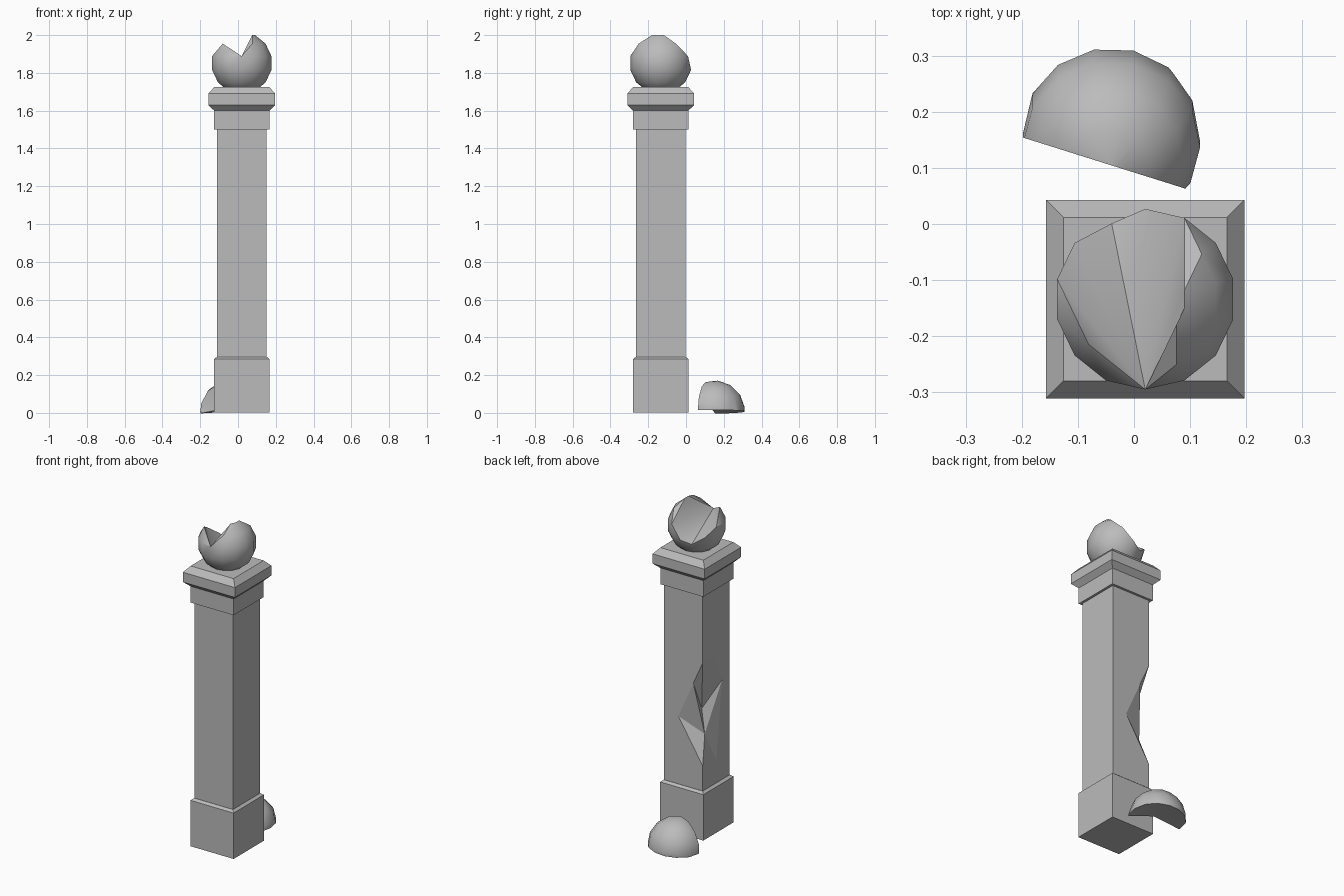
import bpy, bmesh, math
from mathutils import Vector, Matrix

if "Cube" in bpy.data.objects:
    bpy.data.objects.remove(bpy.data.objects["Cube"])

CX, CY = 0.02, -0.134          # pillar axis
stone = bpy.data.materials.new("dark_stone")
stone.diffuse_color = (0.5, 0.5, 0.5, 1)
stone.use_nodes = True
stone.node_tree.nodes["Principled BSDF"].inputs["Base Color"].default_value = stone.diffuse_color


def finish(bm, name, smooth=False):
    bmesh.ops.recalc_face_normals(bm, faces=bm.faces[:])
    me = bpy.data.meshes.new(name)
    bm.to_mesh(me)
    bm.free()
    me.materials.append(stone)
    ob = bpy.data.objects.new(name, me)
    bpy.context.collection.objects.link(ob)
    bpy.ops.object.select_all(action='DESELECT')
    bpy.context.view_layer.objects.active = ob
    ob.select_set(True)
    if smooth:
        bpy.ops.object.shade_smooth_by_angle(angle=math.radians(30))
    return ob


def square_stack(name, profile):
    """Stack square rings of (half width, height) around the pillar axis."""
    bm = bmesh.new()
    rings = [[bm.verts.new((CX + sx * w, CY + sy * w, z))
              for sx, sy in ((-1, -1), (1, -1), (1, 1), (-1, 1))] for w, z in profile]
    for a, b in zip(rings, rings[1:]):
        for i in range(4):
            j = (i + 1) % 4
            bm.faces.new((a[i], a[j], b[j], b[i]))
    bm.faces.new(rings[0])
    bm.faces.new(rings[-1])
    return finish(bm, name)


def fan_fill(bm, apex):
    """Close the open rim with triangles to one apex vertex."""
    for e in [e for e in bm.edges if e.is_boundary and apex not in e.verts]:
        bm.faces.new((apex, *e.verts))


# Pillar: plinth, shaft and capital
square_stack("base", [(0.147, 0.003), (0.147, 0.285), (0.132, 0.297)])
shaft = square_stack("shaft", [(0.131, 0.29), (0.131, 1.505)])
square_stack("cap", [(0.146, 1.50), (0.146, 1.60), (0.177, 1.63),
                     (0.177, 1.69), (0.146, 1.725)])

# Broken corner of the shaft: rim loop on the faces, joined to inner and outer points
kx, ky = CX - 0.1315, CY + 0.1315
rim = [(kx, ky, 1.085), (kx + 0.064, ky, 0.945), (kx + 0.167, ky, 0.715), (kx, ky, 0.45),
       (kx, ky - 0.135, 0.435), (kx, ky - 0.19, 0.91), (kx, ky - 0.11, 1.09)]
bm = bmesh.new()
loop = [bm.verts.new(p) for p in rim]
high = bm.verts.new((kx + 0.059, ky - 0.075, 0.76))
low = bm.verts.new((kx + 0.025, ky - 0.056, 0.62))
outer = bm.verts.new((kx - 0.3, ky + 0.3, 0.75))
for i, v in enumerate(loop):
    n = loop[(i + 1) % len(loop)]
    bm.faces.new((v, n, outer))
    bm.faces.new((v, n, low if i in (1, 2, 3, 4) else high))
bm.faces.new((low, high, loop[1]))
bm.faces.new((low, high, loop[5]))
cutter = finish(bm, "chip_cutter")
cutter.hide_render = True
mod = shaft.modifiers.new("chip", 'BOOLEAN')
mod.operation, mod.solver, mod.object = 'DIFFERENCE', 'EXACT', cutter
bpy.context.view_layer.objects.active = shaft
bpy.ops.object.modifier_apply(modifier="chip")
bpy.data.objects.remove(cutter)

# Broken ball: 14-sided sphere rings, skipping the points that broke away
R, CZ, N = 0.165, 1.852, 14
STEP = 2 * math.pi / N
# per ring from bottom to top: columns kept, counted from the front (-y) towards +x
kept = [range(N)] * 3 + [[0, 1, 2, 3, 4, 5, 6, 10, 11, 12, 13], [1, 2, 3, 4, 5, 12], [2, 3, 4]]
bm = bmesh.new()
grid = {}
for r, cols in enumerate(kept):
    lat = (r - 2.5) * STEP
    for c in cols:
        a = c * STEP - math.pi / 2
        grid[r, c] = bm.verts.new((CX + R * math.cos(lat) * math.cos(a),
                                   CY + R * math.cos(lat) * math.sin(a),
                                   CZ + R * math.sin(lat)))
grid[2, 8].co += Vector((0.01, -0.01, -0.02))
grid[2, 9].co.z += 0.025
for r in range(5):
    for c in range(N):
        d = (c + 1) % N
        vs = [grid[k] for k in ((r, c), (r, d), (r + 1, d), (r + 1, c)) if k in grid]
        if len(vs) > 2:
            bm.faces.new(vs)
# small slivers beside the break
bm.faces.new((grid[5, 4], grid[4, 5], grid[3, 6]))
bm.faces.new((grid[3, 10], grid[3, 11], grid[4, 12]))
pole = bm.verts.new((CX, CY, CZ - R))
for c in range(N):
    bm.faces.new((grid[0, c], grid[0, (c + 1) % N], pole))
fan_fill(bm, grid[3, 0])
finish(bm, "broken_ball", True)

# Fallen piece of the ball, hollow on its broken side
bm = bmesh.new()
bmesh.ops.create_uvsphere(bm, u_segments=N, v_segments=7, radius=0.162,
                          matrix=Matrix.Translation((-0.04, 0.153, 0.01))
                          @ Matrix.Rotation(0.35, 4, 'X') @ Matrix.Rotation(0.2, 4, 'Z'))
for co, no in (((-0.1, 0, 0.003), (0.06, 0, -1)), ((-0.185, 0.15, 0), (-0.3, -0.954, 0))):
    bmesh.ops.bisect_plane(bm, geom=bm.verts[:] + bm.edges[:] + bm.faces[:],
                           plane_co=co, plane_no=no, clear_outer=True)
fan_fill(bm, bm.verts.new((-0.035, 0.13, 0.03)))
finish(bm, "fallen_piece", True)
